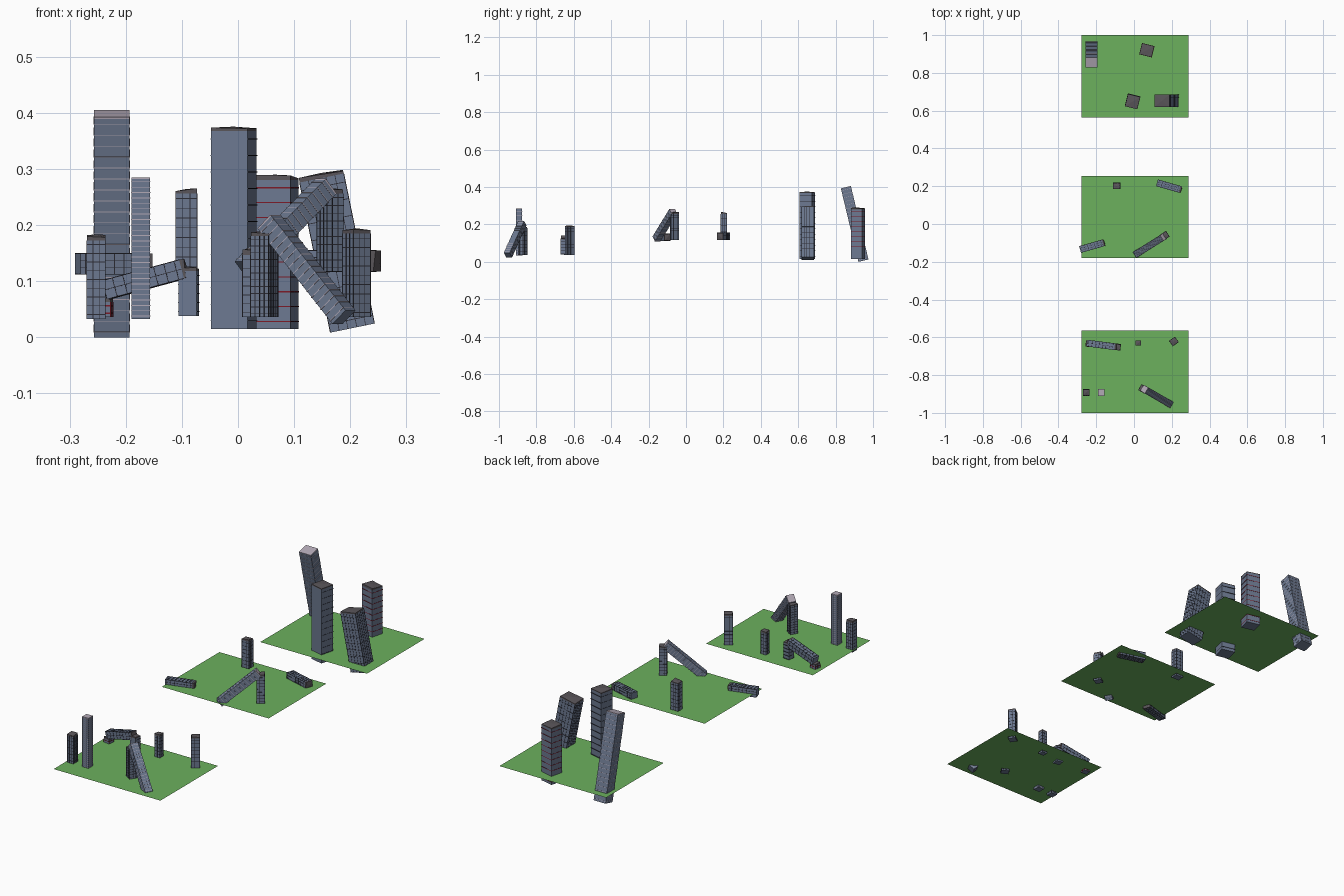
import bpy, bmesh, random
from math import radians
from mathutils import Matrix, Vector

if "Cube" in bpy.data.objects:
    bpy.data.objects.remove(bpy.data.objects["Cube"])

random.seed(4)


def material(name, rgb):
    m = bpy.data.materials.new(name)
    m.diffuse_color = (*rgb, 1)
    m.use_nodes = True
    m.node_tree.nodes["Principled BSDF"].inputs["Base Color"].default_value = m.diffuse_color
    return m


GRASS = material("grass", (0.15, 0.44, 0.11))
GLASS = material("blue_grey_glass", (0.15, 0.19, 0.28))
DARK = material("dark_frame", (0.025, 0.025, 0.035))
ROOF = material("dark_roof", (0.10, 0.09, 0.10))
PALE = material("pale_slab", (0.45, 0.40, 0.47))
RED = material("red_slab", (0.20, 0.01, 0.02))


def finish(name, bm, mat, matrix=None):
    me = bpy.data.meshes.new(name)
    bm.to_mesh(me)
    bm.free()
    me.materials.append(mat)
    ob = bpy.data.objects.new(name, me)
    bpy.context.collection.objects.link(ob)
    if matrix:
        ob.matrix_world = matrix
    return ob


def box(bm, centre, size):
    m = Matrix.Translation(centre) @ Matrix.Diagonal((*size, 1))
    bmesh.ops.create_cube(bm, size=1, matrix=m)


def tower(name, base, w, d, h, yaw=0, lean=0, floors=9, bars=2, trim=DARK,
          flat=False, blank_front=False):
    """Box tower from its base centre, leaning towards its yaw direction."""
    mat = (Matrix.Translation(base) @ Matrix.Rotation(radians(yaw), 4, 'Z')
           @ Matrix.Rotation(radians(lean), 4, 'Y'))
    e = 0.0008
    cap = 0.003 if flat else 0.007

    # glass shaft
    bm = bmesh.new()
    box(bm, (0, 0, (h - cap) / 2), (w, d, h - cap))
    finish(name + "_shaft", bm, GLASS, mat)

    # floor slabs and mullions
    bm = bmesh.new()
    t = 0.0022 if trim == RED else 0.0014
    shift = 0.0018 if blank_front else 0
    for i in range(floors):
        z = (h - cap) * (i + 0.5) / floors
        box(bm, (0, shift, z), (w + 2 * e, d + 2 * e, t))
    finish(name + "_floor_slabs", bm, trim, mat)
    if bars:
        bm = bmesh.new()
        for i in range(bars + 2):
            f = i / (bars + 1) - 0.5
            for sx in (-1, 1):
                box(bm, (f * w, sx * d / 2, (h - cap) / 2), (0.0012, 2 * e, h - cap))
                box(bm, (sx * w / 2, f * d, (h - cap) / 2), (2 * e, 0.0012, h - cap))
        finish(name + "_mullions", bm, RED if trim == RED else DARK, mat)

    # roof: flat pale cap or an uneven dark one
    bm = bmesh.new()
    box(bm, (0, 0, h - cap / 2), (w, d, cap))
    if not flat:
        top = max(bm.faces, key=lambda f: f.calc_center_median().z)
        for v in top.verts:
            v.co.z += random.uniform(-0.004, 0.003)
        peak = bmesh.ops.poke(bm, faces=[top])["verts"][0]
        peak.co.z += 0.003
    finish(name + "_roof", bm, PALE if flat else ROOF, mat)


# three lawns, each at its own height
for name, y, z in (("back_lawn", 0.782, 0.056), ("middle_lawn", 0.037, 0.126),
                   ("front_lawn", -0.782, 0.045)):
    bm = bmesh.new()
    bmesh.ops.create_grid(bm, x_segments=1, y_segments=1, size=0.5,
                          matrix=Matrix.Translation((0.006, y, z))
                          @ Matrix.Diagonal((0.566, 0.436, 1, 1)))
    finish(name, bm, GRASS)

# back group
tower("back_leaning_tower", (-0.225, 0.949, 0.006), 0.055, 0.063, 0.404, -90, 13.5,
      floors=20, bars=0, trim=PALE, flat=True)
tower("back_plain_tower", (-0.0075, 0.648, 0.015), 0.067, 0.067, 0.36, -14,
      floors=12, bars=0, blank_front=True)
tower("back_red_tower", (0.068, 0.92, 0.015), 0.067, 0.06, 0.272, -14,
      floors=10, bars=0, trim=RED)
tower("back_tilted_tower", (0.204, 0.652, 0.0165), 0.08, 0.065, 0.28, 180, 11.6,
      floors=9, bars=4)

# middle group
tower("middle_upright_tower", (-0.092, 0.202, 0.117), 0.038, 0.032, 0.146,
      floors=8, bars=2)
for name, c, yaw in (("middle_fallen_right", Vector((0.185, 0.2, 0.136)), -16),
                     ("middle_fallen_left", Vector((-0.222, -0.117, 0.131)), 16)):
    axis = Matrix.Rotation(radians(yaw), 3, 'Z') @ Vector((1, 0, 0))
    tower(name, c - axis * 0.066, 0.037, 0.035, 0.132, yaw, 90, floors=7, bars=2)
tower("middle_leaning_tower", (0.013, -0.158, 0.122), 0.035, 0.035, 0.225, 32, 49,
      floors=16, bars=0, trim=PALE, flat=True)
tower("middle_prop_tower", (0.164, -0.061, 0.117), 0.034, 0.034, 0.146, 32,
      floors=10, bars=2)

# front group
tower("front_leaning_tower", (0.189, -0.952, 0.036), 0.036, 0.036, 0.23, 150, 42.2,
      floors=16, bars=0, trim=PALE, flat=True)
tower("front_prop_tower", (0.047, -0.873, 0.036), 0.036, 0.034, 0.152, -30,
      floors=12, bars=3)
tower("front_left_tower", (-0.253, -0.892, 0.033), 0.033, 0.033, 0.147,
      floors=9, bars=2)
tower("front_tall_tower", (-0.173, -0.892, 0.033), 0.033, 0.033, 0.252,
      floors=26, bars=0, trim=PALE, flat=True)
tower("front_small_tower", (0.022, -0.63, 0.036), 0.028, 0.026, 0.118,
      floors=7, bars=1)
tower("front_right_tower", (0.211, -0.622, 0.036), 0.037, 0.034, 0.156, 35,
      floors=9, bars=2)
tower("front_bridge_tower", (-0.245, -0.631, 0.082), 0.034, 0.034, 0.16, -7.4, 75,
      floors=8, bars=1)
tower("front_bridge_prop", (-0.088, -0.652, 0.038), 0.033, 0.032, 0.087, -7.4,
      floors=5, bars=0, blank_front=True)
tower("front_bridge_stump", (-0.24, -0.635, 0.036), 0.03, 0.03, 0.034, -7.4,
      floors=2, bars=1, trim=RED)
